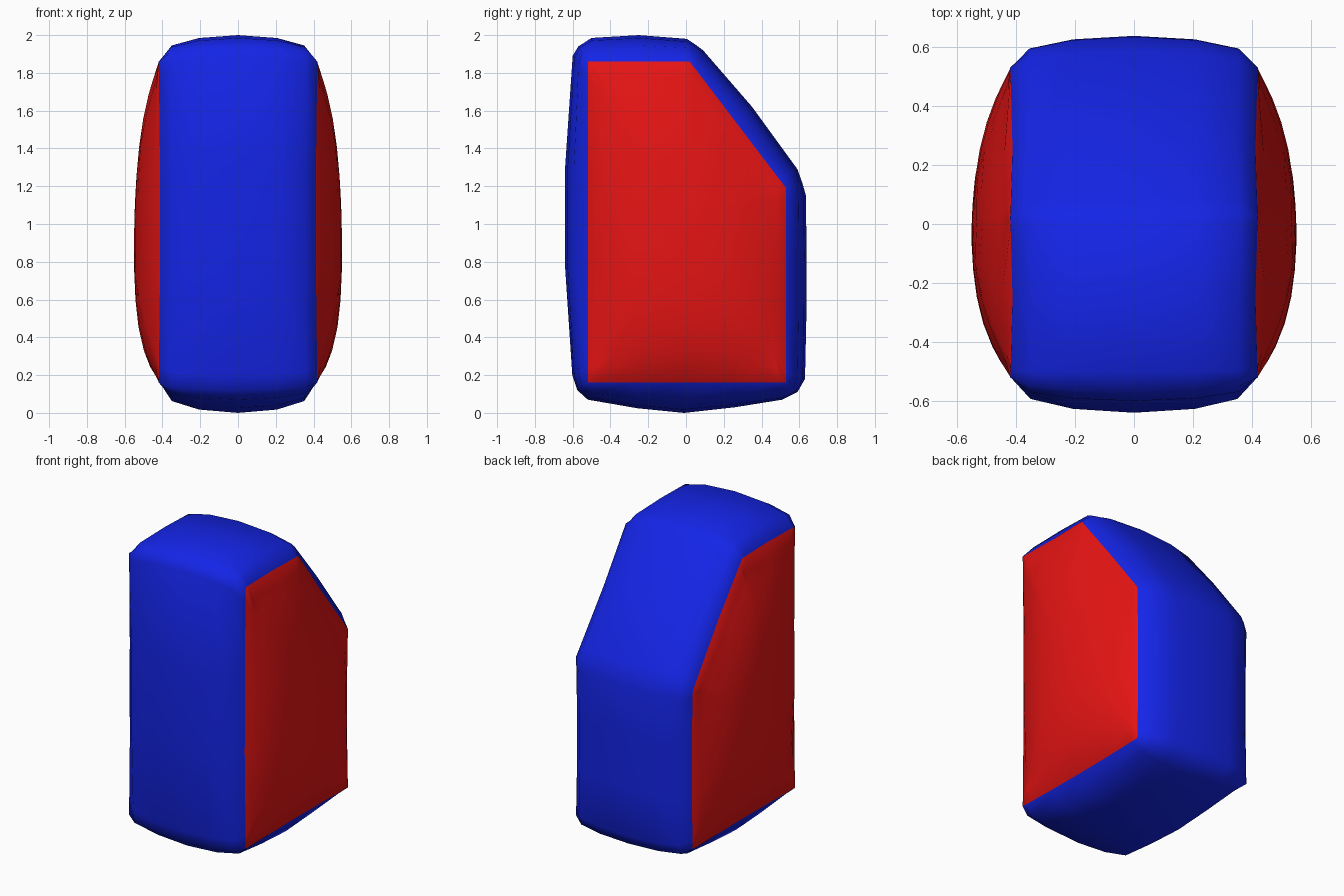
import bpy, bmesh, math
from mathutils import Vector

if "Cube" in bpy.data.objects:
    bpy.data.objects.remove(bpy.data.objects["Cube"])

# Side outline (y, z): sharp corners of the red panel
corners = [Vector(p) for p in ((-.52, .16), (.53, .16), (.53, 1.19), (.02, 1.86), (-.52, 1.86))]
# Swollen outline on the centre line, one list per side, each starting at a corner
sides = [
    [(-.575, .12), (-.52, .07), (-.26, .025), (-.01, 0), (.26, .03), (.51, .07)],
    [(.59, .11), (.63, .18), (.637, .5), (.638, .85), (.635, 1.15)],
    [(.615, 1.22), (.59, 1.29), (.35, 1.62), (.09, 1.92)],
    [(.05, 1.95), (.005, 1.98), (-.25, 2), (-.5, 1.985)],
    [(-.57, 1.94), (-.6, 1.89), (-.64, 1.3), (-.64, .77), (-.602, .2)],
]

# Pair every centre point with a point on the straight panel edge
edge, mid, half = [], [], []
for k, pts in enumerate(sides):
    a, b = corners[k], corners[(k + 1) % 5]
    d = b - a
    for i, p in enumerate(pts):
        t = 0 if i == 0 else min(.95, max(.05, (Vector(p) - a).dot(d) / d.length_squared))
        edge.append(a + d * t)
        mid.append(Vector(p))
        half.append(.42 - .032 * t * (1 - t))
n = len(edge)


def bulge(p):
    """Pillow height of the side panel, zero on its border."""
    h = 1
    for k, a in enumerate(corners):
        d = (corners[(k + 1) % 5] - a).normalized()
        dist = max(0, d.x * (p.y - a.y) - d.y * (p.x - a.x))
        h *= 1 - math.exp(-dist / .2)
    return h * .13 / .76


def make_material(name, color):
    m = bpy.data.materials.new(name)
    m.diffuse_color = color
    m.use_nodes = True
    m.node_tree.nodes["Principled BSDF"].inputs["Base Color"].default_value = m.diffuse_color
    return m


bm = bmesh.new()


def bridge(r1, r2, mat):
    for i in range(n):
        j = (i + 1) % n
        f = bm.faces.new((r1[i], r1[j], r2[j], r2[i]))
        f.material_index = mat
        f.smooth = True


# Blue band running round the body
columns = [(-1, 0), (-.85, .61), (-.5, .89), (0, 1), (.5, .89), (.85, .61), (1, 0)]
loops = []
for fx, w in columns:
    loops.append([bm.verts.new((fx * half[i], *edge[i].lerp(mid[i], w))) for i in range(n)])
for r1, r2 in zip(loops, loops[1:]):
    bridge(r1, r2, 0)

# Red pillow panels on both sides
centre = Vector((0, 1))
for side, rim in ((-1, loops[0]), (1, loops[-1])):
    prev = rim
    for s in (.9, .8, .65, .48, .3, .14):
        ring = []
        for i in range(n):
            p = centre.lerp(edge[i], s)
            ring.append(bm.verts.new((side * (.415 + bulge(p)), *p)))
        bridge(prev, ring, 1)
        prev = ring
    tip = bm.verts.new((side * (.415 + bulge(centre)), *centre))
    for i in range(n):
        f = bm.faces.new((prev[i], prev[(i + 1) % n], tip))
        f.material_index = 1
        f.smooth = True

bmesh.ops.recalc_face_normals(bm, faces=bm.faces)
mesh = bpy.data.meshes.new("padded_block")
bm.to_mesh(mesh)
bm.free()
mesh.materials.append(make_material("blue", (.007, .018, .8, 1)))
mesh.materials.append(make_material("red", (.8, .007, .007, 1)))
bpy.context.collection.objects.link(bpy.data.objects.new("padded_block", mesh))
